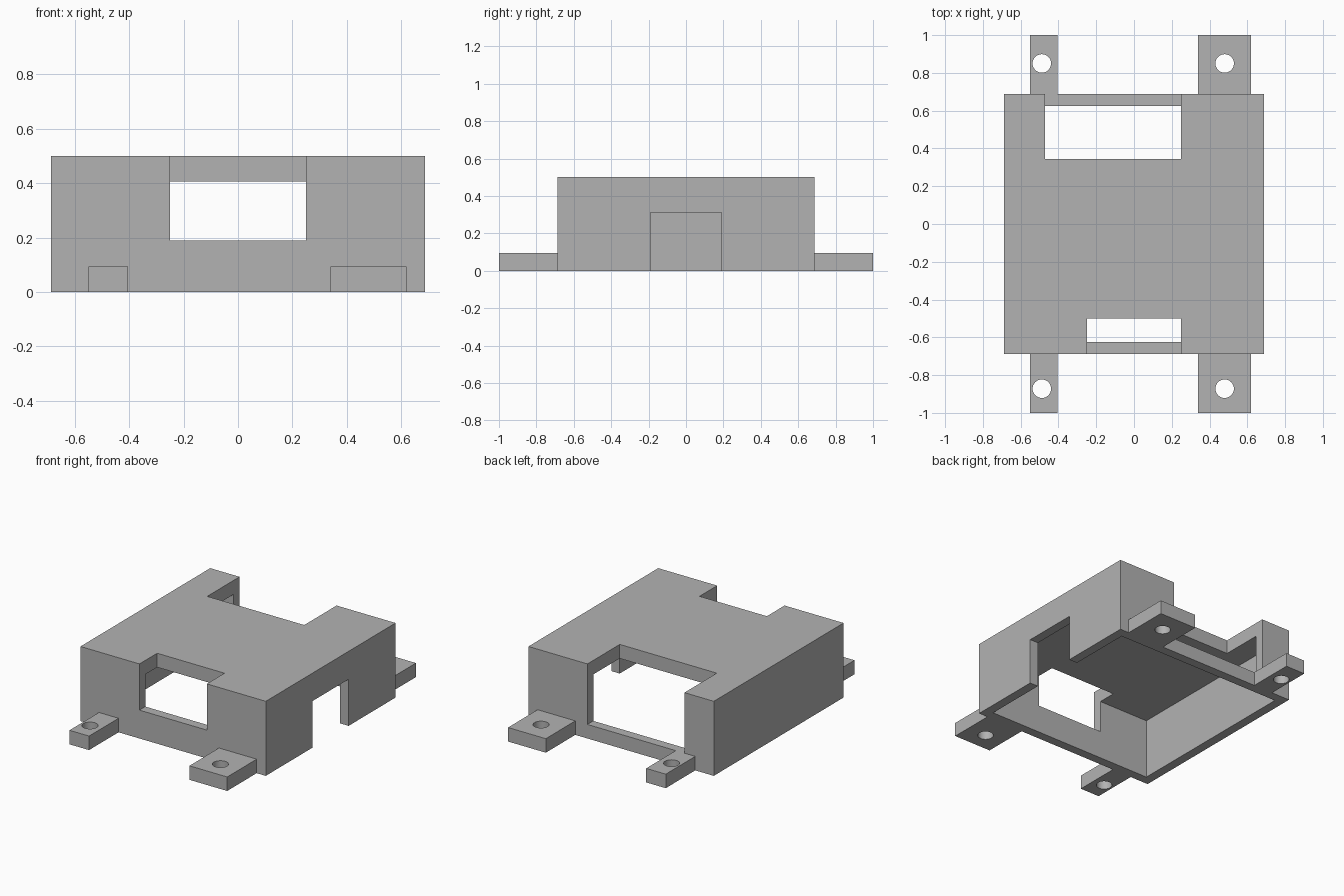
import bpy

cube = bpy.data.objects.get("Cube")
if cube:
    bpy.data.objects.remove(cube, do_unlink=True)

# One grey plastic for the whole part
grey = bpy.data.materials.new("plain grey")
grey.use_nodes = True
colour = (0.45, 0.45, 0.45, 1)
grey.diffuse_color = colour
grey.node_tree.nodes["Principled BSDF"].inputs["Base Color"].default_value = colour

SIDE = 0.6875        # half width of the housing
WALL = 0.0625
HEIGHT = 0.5
CEILING = 0.406
TAB = 0.094          # tab thickness, also the rear sill height
INNER = SIDE - WALL
OVER = 0.1           # how far cutters overshoot


def box(name, x, y, z):
    """Box from its (min, max) range on each axis."""
    ranges = (x, y, z)
    bpy.ops.mesh.primitive_cube_add(size=1, location=[(a + b) / 2 for a, b in ranges])
    obj = bpy.context.object
    obj.name = name
    obj.scale = [b - a for a, b in ranges]
    bpy.ops.object.transform_apply(location=True, rotation=False, scale=True)
    obj.data.materials.append(grey)
    return obj


def combine(target, tool, operation):
    """Apply a boolean and remove the tool object."""
    mod = target.modifiers.new(operation.lower(), "BOOLEAN")
    mod.operation = operation
    mod.solver = "EXACT"
    mod.object = tool
    bpy.context.view_layer.objects.active = target
    bpy.ops.object.modifier_apply(modifier=mod.name)
    bpy.data.objects.remove(tool, do_unlink=True)


# Housing: open-bottomed box
housing = box("housing", (-SIDE, SIDE), (-SIDE, SIDE), (0, HEIGHT))
cutters = [
    ("cavity", (-INNER, INNER), (-INNER, INNER), (-OVER, CEILING)),
    ("front_opening", (-0.25, 0.25), (-SIDE - OVER, -0.5), (0.19, HEIGHT + OVER)),
    ("rear_opening", (-0.47, 0.25), (0.345, SIDE + OVER), (TAB, HEIGHT + OVER)),
    ("side_notch", (INNER - OVER, SIDE + OVER), (-0.19, 0.19), (-OVER, 0.3125)),
]
for cutter in cutters:
    combine(housing, box(*cutter), "DIFFERENCE")

# Mounting tabs with screw holes: narrow on one side, wide on the other
for x_range, hole_x in (((-0.55, -0.405), -0.488), ((0.34, 0.62), 0.48)):
    for y_range, hole_y in (((-1, -SIDE + 0.03), -0.872), ((SIDE - 0.03, 1), 0.85)):
        tab = box("mounting_tab", x_range, y_range, (0, TAB))
        bpy.ops.mesh.primitive_cylinder_add(
            vertices=32, radius=0.049, depth=0.4, location=(hole_x, hole_y, TAB / 2))
        combine(tab, bpy.context.object, "DIFFERENCE")
        combine(housing, tab, "UNION")

# Crisp edges, smooth hole walls
bpy.ops.object.select_all(action="DESELECT")
housing.select_set(True)
bpy.context.view_layer.objects.active = housing
bpy.ops.object.shade_smooth_by_angle()
